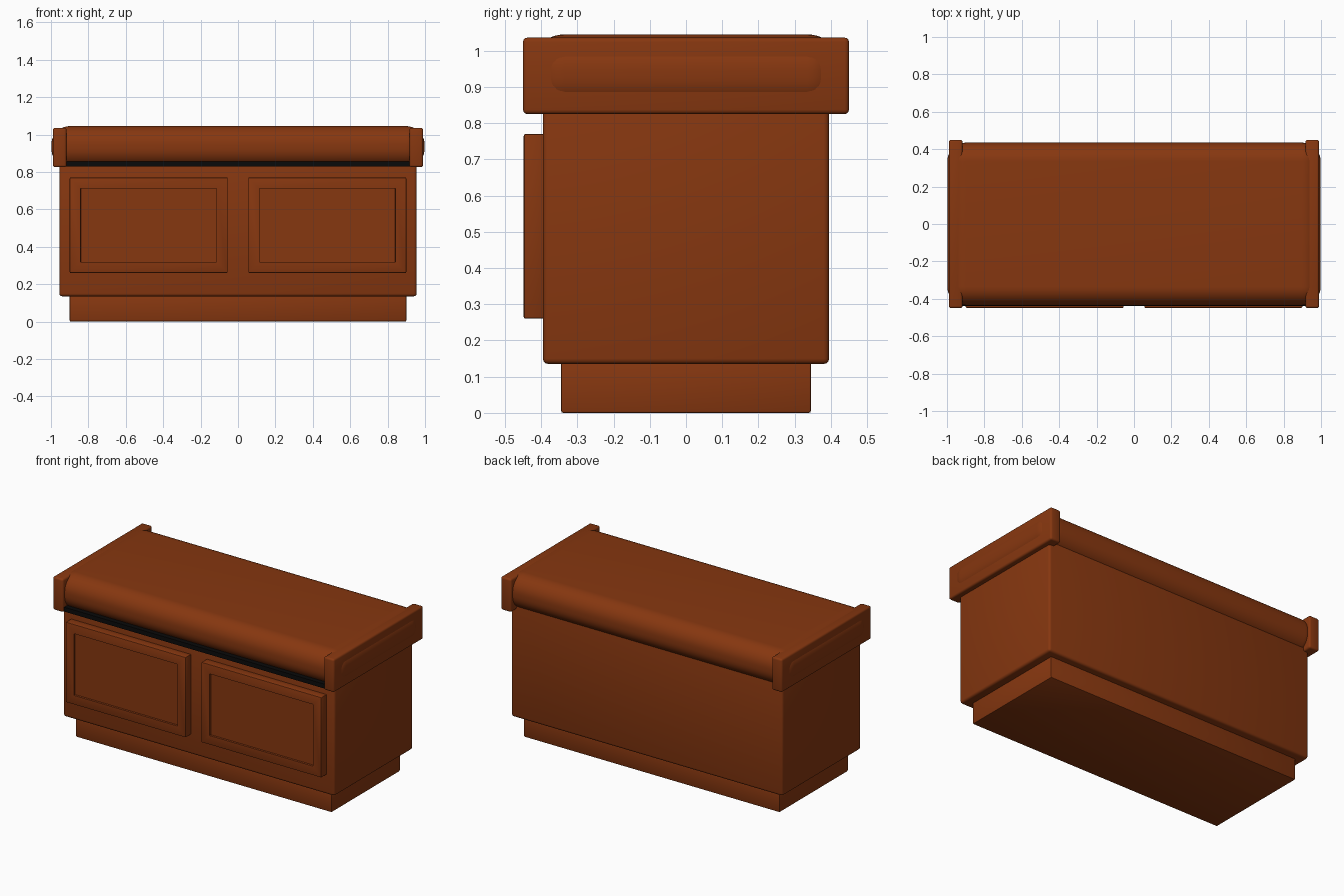
import bpy, bmesh

cube = bpy.data.objects.get("Cube")
if cube:
    bpy.data.objects.remove(cube, do_unlink=True)


def material(name, colour):
    m = bpy.data.materials.new(name)
    m.use_nodes = True
    m.diffuse_color = (*colour, 1)
    bsdf = next(n for n in m.node_tree.nodes if n.type == 'BSDF_PRINCIPLED')
    bsdf.inputs["Base Color"].default_value = (*colour, 1)
    return m


wood = material("red_brown_wood", (0.24, 0.038, 0.005))
black = material("black_trim", (0.003, 0.003, 0.003))


def box(name, low, high, bevel=0.0, segments=3, mat=wood, recess=None):
    """Box between two corners, with an optional recessed front panel and rounded edges."""
    bm = bmesh.new()
    bmesh.ops.create_cube(bm, size=1)
    for v in bm.verts:
        v.co = [(a + b) / 2 + c * (b - a) for a, b, c in zip(low, high, v.co)]
    outer_edges = list(bm.edges)
    if recess:
        border, depth = recess
        front = min(bm.faces, key=lambda f: f.calc_center_median().y)
        bmesh.ops.inset_region(bm, faces=[front], thickness=border)
        bmesh.ops.inset_region(bm, faces=[front], thickness=0.001, depth=-depth)
    if bevel:
        bmesh.ops.bevel(bm, geom=outer_edges, offset=bevel, segments=segments,
                        profile=0.5, affect='EDGES', clamp_overlap=True)
    bmesh.ops.recalc_face_normals(bm, faces=bm.faces)
    mesh = bpy.data.meshes.new(name)
    bm.to_mesh(mesh)
    bm.free()
    mesh.materials.append(mat)
    obj = bpy.data.objects.new(name, mesh)
    bpy.context.collection.objects.link(obj)
    bpy.ops.object.select_all(action='DESELECT')
    obj.select_set(True)
    bpy.context.view_layer.objects.active = obj
    bpy.ops.object.shade_smooth_by_angle(angle=0.6)
    return obj


# Plinth and cabinet body
box("plinth", (-0.9, -0.345, 0), (0.9, 0.345, 0.15), 0.006, 2)
box("cabinet_body", (-0.955, -0.395, 0.135), (0.955, 0.395, 0.87), 0.015)

# Rounded lid that swells slightly through the end rails
box("rounded_lid", (-0.998, -0.435, 0.825), (0.998, 0.435, 1.045), 0.1, 10)

# Dark strip under the front of the lid
box("front_trim", (-0.92, -0.438, 0.828), (0.92, -0.38, 0.856), mat=black)

# Recessed-panel doors and end rails, one of each per side
for side, s in (("left", 1), ("right", -1)):
    x0, x1 = sorted((s * 0.055, s * 0.9))
    box(side + "_door", (x0, -0.448, 0.26), (x1, -0.39, 0.77), 0.005, 2,
        recess=(0.083, 0.012))
    x0, x1 = sorted((s * 0.917, s * 0.99))
    box(side + "_end_rail", (x0, -0.45, 0.825), (x1, 0.45, 1.036), 0.012)
